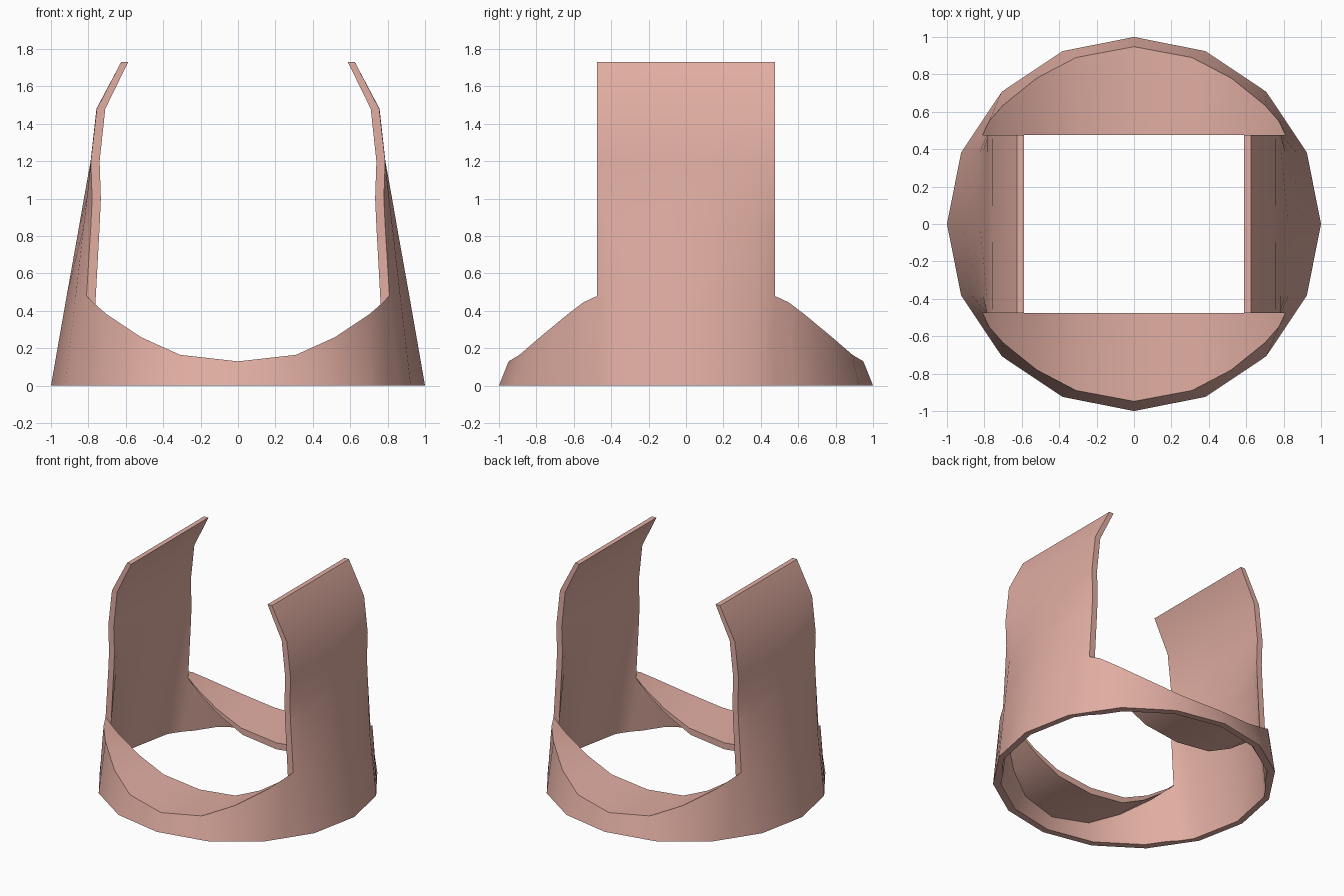
import bpy, bmesh, math

if "Cube" in bpy.data.objects:
    bpy.data.objects.remove(bpy.data.objects["Cube"])

HALF = 0.475   # half width of the upright tabs
T = 0.05       # shell thickness

# tab columns: y and outer x at each height
heights = [0, 0.48, 0.85, 1.0, 1.2, 1.48, 1.73]
tab_x = {
    0.0:   [1.0, 0.916, 0.85, 0.824, 0.788, 0.757, 0.625],
    0.383: [0.924, 0.868, 0.826, 0.808, 0.787, 0.756, 0.625],
    HALF:  [0.862, 0.81, 0.787, 0.78, 0.787, 0.755, 0.625],
}
# scooped rim and matching points on the 16-sided base, from tab to middle
rim = [(0.81, HALF, 0.48), (0.775, 0.55, 0.445), (0.70, 0.635, 0.38),
       (0.52, 0.78, 0.26), (0.31, 0.89, 0.165), (0, 0.948, 0.13)]
base = [(0.862, HALF, 0), (0.799, 0.57, 0), (0.707, 0.707, 0),
        (0.545, 0.816, 0), (0.383, 0.924, 0), (0, 1, 0)]
ledge = [(x, HALF, z) for x, y, z in rim]


def strips(columns):
    """Quads between neighbouring columns of points."""
    out = []
    for a, b in zip(columns, columns[1:]):
        for i in range(len(a) - 1):
            out.append([a[i], b[i], b[i + 1], a[i + 1]])
    return out


def inner(p):
    """Matching point on the inside of the shell."""
    x, y, z = p
    if abs(y) > HALF + 0.001:
        y = math.copysign(max(HALF, abs(y) * (1 - T)), y)
    rim_point = 0.01 < z < 0.481 and abs(p[1]) > HALF - 0.001
    return (x - math.copysign(min(0.047, abs(x) * 0.06), x), y, z - T if rim_point else z)


tab = [[(x, y, z) for x, z in zip(xs, heights)] for y, xs in tab_x.items()]
quads = strips(tab) + strips([list(c) for c in zip(base, rim, ledge)])

# outer sheet, all four quarters
bm = bmesh.new()
for sx in (1, -1):
    for sy in (1, -1):
        for q in quads:
            pts = []
            for x, y, z in q:
                p = (x * sx, y * sy, z)
                if p not in pts:
                    pts.append(p)
            if sx * sy < 0:
                pts.reverse()
            bm.faces.new([bm.verts.new(p) for p in pts])
bmesh.ops.remove_doubles(bm, verts=bm.verts[:], dist=0.0005)

# inner sheet and joining edges
outer_faces = bm.faces[:]
border = [e for e in bm.edges if len(e.link_faces) == 1]
twin = {v: bm.verts.new(inner(v.co)) for v in bm.verts[:]}
for f in outer_faces:
    bm.faces.new([twin[v] for v in reversed(f.verts)])
for e in border:
    a, b = e.verts
    bm.faces.new([b, a, twin[a], twin[b]])
bmesh.ops.recalc_face_normals(bm, faces=bm.faces[:])

mesh = bpy.data.meshes.new("open_collar")
bm.to_mesh(mesh)
bm.free()
collar = bpy.data.objects.new("open_collar", mesh)
bpy.context.collection.objects.link(collar)

# warm pink colour
mat = bpy.data.materials.new("pink_shell")
mat.diffuse_color = (0.75, 0.42, 0.36, 1)
mat.use_nodes = True
mat.node_tree.nodes["Principled BSDF"].inputs["Base Color"].default_value = mat.diffuse_color
mesh.materials.append(mat)

bpy.context.view_layer.objects.active = collar
collar.select_set(True)
bpy.ops.object.shade_smooth_by_angle(angle=math.radians(35))
